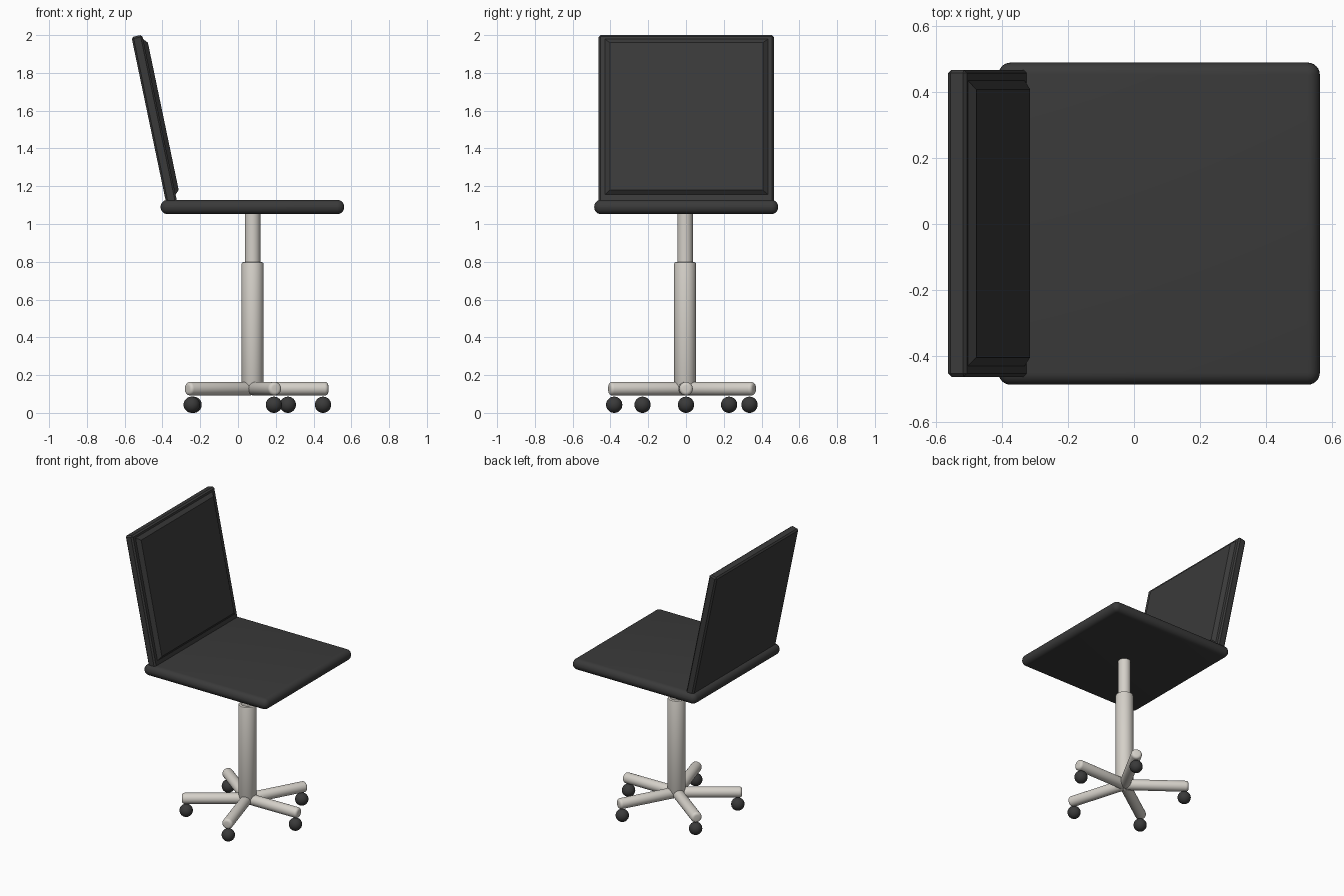
import bpy, bmesh, math
from mathutils import Matrix, Vector

if "Cube" in bpy.data.objects:
    bpy.data.objects.remove(bpy.data.objects["Cube"])


def material(name, rgb):
    m = bpy.data.materials.new(name)
    m.diffuse_color = (*rgb, 1)
    m.use_nodes = True
    m.node_tree.nodes["Principled BSDF"].inputs["Base Color"].default_value = m.diffuse_color
    return m


BLACK = material("black_upholstery", (0.042, 0.042, 0.042))
STEEL = material("warm_grey_metal", (0.66, 0.63, 0.58))


def finish(name, bm, mat, matrix=Matrix(), smooth=None):
    bmesh.ops.recalc_face_normals(bm, faces=bm.faces)
    mesh = bpy.data.meshes.new(name)
    bm.to_mesh(mesh)
    bm.free()
    mesh.materials.append(mat)
    ob = bpy.data.objects.new(name, mesh)
    ob.matrix_world = matrix
    bpy.context.collection.objects.link(ob)
    if smooth:
        bpy.ops.object.select_all(action='DESELECT')
        ob.select_set(True)
        bpy.context.view_layer.objects.active = ob
        bpy.ops.object.shade_smooth_by_angle(angle=math.radians(smooth))
    return ob


def box(lo, hi, bevel, segments):
    bm = bmesh.new()
    lo, hi = Vector(lo), Vector(hi)
    size = hi - lo
    bmesh.ops.create_cube(bm, size=1, matrix=Matrix.Translation((lo + hi) / 2)
                          @ Matrix.Diagonal((*size, 1)))
    bmesh.ops.bevel(bm, geom=bm.edges[:], offset=bevel, segments=segments,
                    profile=0.5, affect='EDGES')
    return bm


def rod(radius, length, bevel, segments):
    # cylinder from z = 0 to length with rounded rims
    bm = bmesh.new()
    bmesh.ops.create_cone(bm, cap_ends=True, segments=32, radius1=radius, radius2=radius,
                          depth=length, matrix=Matrix.Translation((0, 0, length / 2)))
    rims = [e for e in bm.edges if any(len(f.verts) > 4 for f in e.link_faces)]
    bmesh.ops.bevel(bm, geom=rims, offset=bevel, segments=segments,
                    profile=0.5, affect='EDGES')
    return bm


# Seat cushion with fully rounded rim
finish("seat", box((-0.41, -0.486, 1.052), (0.562, 0.488, 1.128), 0.037, 6), BLACK, smooth=40)

# Leaning backrest: chamfered slab and raised front pad
lean = Matrix.Translation((-0.378, 0.002, 1.10)) @ Matrix.Rotation(-math.radians(11.8), 4, 'Y')
finish("backrest", box((0, -0.464, 0), (0.058, 0.464, 0.909), 0.01, 1), BLACK, lean)

bm = bmesh.new()
rings = []
for x, y, z0, z1 in ((0.055, 0.435, 0.042, 0.889), (0.079, 0.405, 0.065, 0.862)):
    rings.append([bm.verts.new((x, a, b)) for a, b in ((-y, z0), (y, z0), (y, z1), (-y, z1))])
for ring in rings:
    bm.faces.new(ring)
for i in range(4):
    j = (i + 1) % 4
    bm.faces.new((rings[0][i], rings[0][j], rings[1][j], rings[1][i]))
finish("backrest_pad", bm, BLACK, lean)

# Gas-lift column
CX, CY = 0.077, -0.005
finish("column_outer", rod(0.058, 0.668, 0.008, 2), STEEL,
       Matrix.Translation((CX, CY, 0.13)), smooth=40)
finish("column_inner", rod(0.041, 0.30, 0.004, 1), STEEL,
       Matrix.Translation((CX, CY, 0.77)), smooth=40)

# Five spokes, each with a ball caster near its tip
for i, (x, y) in enumerate(((0.45, 0.0), (0.264, 0.336), (-0.235, 0.228),
                            (-0.245, -0.23), (0.19, -0.38))):
    d = Vector((x - CX, y - CY, 0))
    aim = d.to_track_quat('Z', 'Y').to_matrix().to_4x4()
    finish(f"base_leg_{i + 1}", rod(0.036, d.length + 0.028, 0.018, 4), STEEL,
           Matrix.Translation((CX, CY, 0.128)) @ aim, smooth=40)
    bm = bmesh.new()
    bmesh.ops.create_uvsphere(bm, u_segments=32, v_segments=16, radius=0.043)
    finish(f"caster_{i + 1}", bm, BLACK, Matrix.Translation((x, y, 0.043)), smooth=60)
